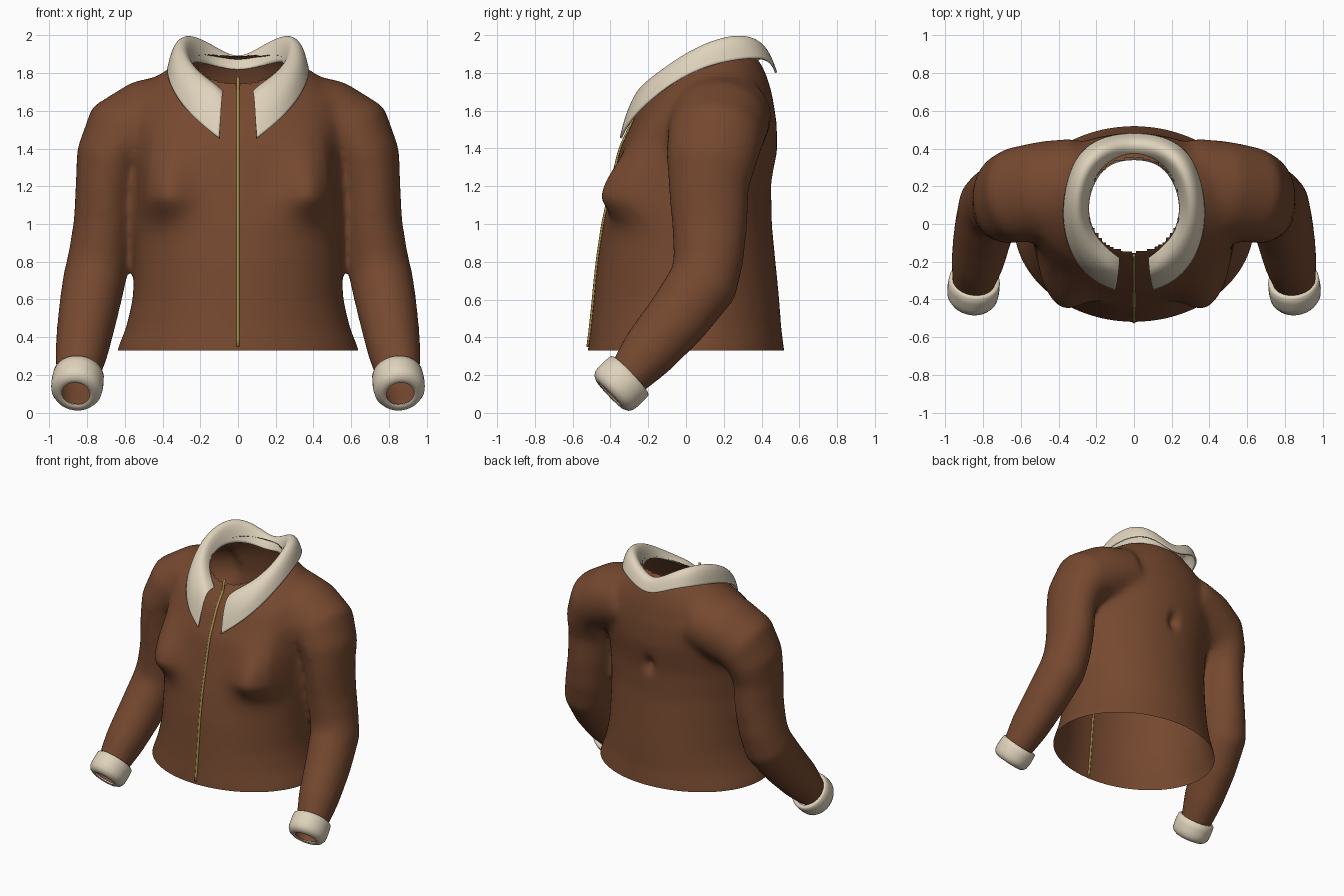
import bpy, bmesh, math
from mathutils import Vector
from mathutils.bvhtree import BVHTree

if "Cube" in bpy.data.objects:
    bpy.data.objects.remove(bpy.data.objects["Cube"], do_unlink=True)


def material(name, rgb):
    m = bpy.data.materials.new(name)
    m.use_nodes = True
    m.diffuse_color = (*rgb, 1)
    bsdf = m.node_tree.nodes["Principled BSDF"]
    bsdf.inputs["Base Color"].default_value = (*rgb, 1)
    bsdf.inputs["Roughness"].default_value = 0.8
    return m


brown = material("brown leather", (0.18, 0.066, 0.029))
cream = material("cream fleece", (0.74, 0.65, 0.5))
gold = material("gold zip", (0.38, 0.27, 0.07))


def make_object(name, bm, mat):
    mesh = bpy.data.meshes.new(name)
    bm.to_mesh(mesh)
    bm.free()
    mesh.materials.append(mat)
    mesh.shade_smooth()
    ob = bpy.data.objects.new(name, mesh)
    bpy.context.collection.objects.link(ob)
    return ob


def loft(bm, rings, closed=True, caps=True):
    """Skin a list of point rows."""
    rows = [[bm.verts.new(p) for p in ring] for ring in rings]
    n = len(rows[0])
    for a, b in zip(rows, rows[1:]):
        for i in range(n if closed else n - 1):
            j = (i + 1) % n
            bm.faces.new((a[i], a[j], b[j], b[i]))
    if caps:
        bm.faces.new(rows[0][::-1])
        bm.faces.new(rows[-1])


def oval(centre, u, v, n=40):
    turns = [2 * math.pi * i / n for i in range(n)]
    return [centre + u * math.cos(t) + v * math.sin(t) for t in turns]


def frame(t):
    """Two axes across a direction, the second one close to y."""
    t = t.normalized()
    v = Vector((0, 1, 0))
    v = (v - t * v.dot(t)).normalized()
    return v.cross(t), v


# Torso solid: height, half width, front y, back y
bm = bmesh.new()
torso = [(0.2, 0.66, -0.53, 0.53), (0.34, 0.64, -0.52, 0.52), (0.45, 0.595, -0.505, 0.505),
         (0.6, 0.56, -0.49, 0.495), (0.8, 0.55, -0.47, 0.475), (1.0, 0.55, -0.44, 0.455),
         (1.2, 0.555, -0.395, 0.455), (1.4, 0.57, -0.35, 0.485), (1.55, 0.6, -0.295, 0.48),
         (1.7, 0.54, -0.27, 0.455), (1.78, 0.43, -0.24, 0.43), (1.84, 0.335, -0.19, 0.4),
         (1.88, 0.27, -0.15, 0.36)]
rings = []
for z, w, front, back in torso:
    ring = oval(Vector((0, (front + back) / 2, z)), Vector((w, 0, 0)),
                Vector((0, (back - front) / 2, 0)))
    tilt = max(0, z - 1.5) * 0.8          # neckline: low in front, high at the sides
    for p in ring:
        d = p.y - 0.1
        p.z += tilt * (d - 3 * d * d)
    rings.append(ring)
loft(bm, rings)

# Sleeve solids: centre, radius across, radius fore and aft
sleeve = [((0.28, 0.2, 1.59), 0.22, 0.26), ((0.48, 0.175, 1.535), 0.235, 0.265),
          ((0.62, 0.155, 1.46), 0.225, 0.255), ((0.685, 0.135, 1.34), 0.18, 0.24),
          ((0.705, 0.12, 1.2), 0.157, 0.215), ((0.715, 0.125, 1.0), 0.158, 0.202),
          ((0.74, 0.12, 0.82), 0.163, 0.188), ((0.765, 0.095, 0.69), 0.168, 0.188),
          ((0.8, -0.045, 0.5), 0.158, 0.172), ((0.83, -0.2, 0.32), 0.142, 0.152),
          ((0.85, -0.3, 0.2), 0.118, 0.12), ((0.86, -0.39, 0.11), 0.092, 0.088),
          ((0.88, -0.52, -0.02), 0.085, 0.08)]
for side in (-1, 1):
    path = [Vector((side * p[0], p[1], p[2])) for p, _, _ in sleeve]
    rings = []
    for i, (_, across, deep) in enumerate(sleeve):
        u, v = frame(path[min(i + 1, len(path) - 1)] - path[max(i - 1, 0)])
        rings.append(oval(path[i], u * across, v * deep, 28))
    loft(bm, rings)
bmesh.ops.recalc_face_normals(bm, faces=bm.faces)

# Fuse the solids into one skin
body = make_object("jacket_body", bm, brown)
remesh = body.modifiers.new("fuse", "REMESH")
remesh.mode = "VOXEL"
remesh.voxel_size = 0.02
soften = body.modifiers.new("soften", "SMOOTH")
soften.factor = 0.5
soften.iterations = 24
fused = bpy.data.meshes.new_from_object(body.evaluated_get(bpy.context.evaluated_depsgraph_get()))
body.modifiers.clear()
bm = bmesh.new()
bm.from_mesh(fused)

# Chest fullness in front, with a tight underside, and a crease in the middle of the back
for v in bm.verts:
    x, y, z = v.co
    if y > 0.3:
        v.co.y -= 0.045 * math.exp(-(x / 0.04) ** 2 - ((z - 1.23) / 0.06) ** 2)
    elif y < -0.08:
        spread = 0.24 if z > 1.16 else 0.13
        bulge = math.exp(-((abs(x) - 0.41) / 0.16) ** 2 - ((z - 1.16) / spread) ** 2)
        v.co.y -= 0.16 * bulge * min(1, (-0.08 - y) / 0.1)


def open_end(point, normal, inside):
    """Cut the skin with a plane and drop what lies beyond it."""
    faces = [f for f in bm.faces if inside(f.calc_center_median())]
    geom = set(faces)
    for f in faces:
        geom.update(f.verts)
        geom.update(f.edges)
    bmesh.ops.bisect_plane(bm, geom=list(geom), plane_co=point, plane_no=normal)
    gone = []
    for f in bm.faces:
        c = f.calc_center_median()
        if inside(c) and (c - point).dot(normal) > 0:
            gone.append(f)
    bmesh.ops.delete(bm, geom=gone, context="FACES")


# Openings at hem, wrists and neck
open_end(Vector((0, 0, 0.33)), Vector((0, 0, -1)), lambda c: abs(c.x) < 0.67 and c.z < 0.45)
for side in (-1, 1):
    open_end(Vector((side * 0.86, -0.395, 0.105)), Vector((side * 0.14, -0.72, -0.68)),
             lambda c: c.x * side > 0.67 and c.z < 0.45)
neck = [f for f in bm.faces if f.calc_center_median().z > 1.5
        and math.hypot(f.calc_center_median().x, f.calc_center_median().y - 0.1) < 0.25]
bmesh.ops.delete(bm, geom=neck, context="FACES")
skin = BVHTree.FromBMesh(bm)
bm.to_mesh(body.data)
bm.free()
body.data.shade_smooth()

# Cuffs: position along the wrist, radius
cuff = [(0.0, 0.115), (-0.01, 0.135), (0.04, 0.145), (0.3, 0.148), (0.6, 0.148), (0.8, 0.144),
        (0.95, 0.13), (1.03, 0.108), (1.04, 0.09), (1.0, 0.08)]
for side, name in ((1, "left_cuff"), (-1, "right_cuff")):
    start, end = Vector((side * 0.845, -0.295, 0.2)), Vector((side * 0.86, -0.4, 0.1))
    u, v = frame(end - start)
    bm = bmesh.new()
    loft(bm, [oval(start.lerp(end, t), u * r * 0.93, v * r, 32) for t, r in cuff], caps=False)
    bmesh.ops.recalc_face_normals(bm, faces=bm.faces)
    make_object(name, bm, cream)

# Collar half from centre back to front point: inner edge, crest, fall, outer edge
collar = [((0, 0.35, 1.81), (0, 0.4, 1.86), (0, 0.455, 1.85), (0, 0.485, 1.77)),
          ((0.13, 0.33, 1.84), (0.14, 0.38, 1.965), (0.17, 0.43, 1.96), (0.18, 0.46, 1.865)),
          ((0.21, 0.24, 1.86), (0.25, 0.28, 2.025), (0.3, 0.33, 1.995), (0.315, 0.36, 1.885)),
          ((0.25, 0.12, 1.86), (0.29, 0.12, 1.98), (0.35, 0.14, 1.96), (0.375, 0.14, 1.85)),
          ((0.24, 0, 1.82), (0.28, -0.02, 1.9), (0.34, -0.04, 1.87), (0.37, -0.04, 1.77)),
          ((0.18, -0.1, 1.77), (0.21, -0.15, 1.81), (0.28, -0.21, 1.74), (0.315, -0.195, 1.655)),
          ((0.11, -0.16, 1.73), (0.13, -0.24, 1.75), (0.18, -0.29, 1.64), (0.21, -0.305, 1.54)),
          ((0.08, -0.18, 1.7), (0.085, -0.26, 1.7), (0.09, -0.315, 1.58), (0.1, -0.345, 1.455))]
bm = bmesh.new()
loft(bm, collar, closed=False, caps=False)
bmesh.ops.recalc_face_normals(bm, faces=bm.faces)
collar_ob = make_object("collar", bm, cream)
collar_ob.modifiers.new("mirror", "MIRROR").use_clip = True
sub = collar_ob.modifiers.new("round", "SUBSURF")
sub.levels = sub.render_levels = 3
sub.boundary_smooth = "PRESERVE_CORNERS"
thick = collar_ob.modifiers.new("thickness", "SOLIDIFY")
thick.thickness = 0.012
thick.offset = 0

# Zip following the front of the body
points = []
for i in range(36):
    z = 0.35 + 1.43 * i / 35
    hit = skin.ray_cast(Vector((0.003, -2, z)), Vector((0, 1, 0)))[0]
    if hit and hit.y < 0:
        points.append((0, hit.y - 0.002, z))
    else:
        points.append((0, points[-1][1] + 0.01, z))
bm = bmesh.new()
loft(bm, [oval(Vector(p), Vector((0.009, 0, 0)), Vector((0, 0.009, 0)), 8) for p in points])
bmesh.ops.recalc_face_normals(bm, faces=bm.faces)
make_object("zip", bm, gold)
